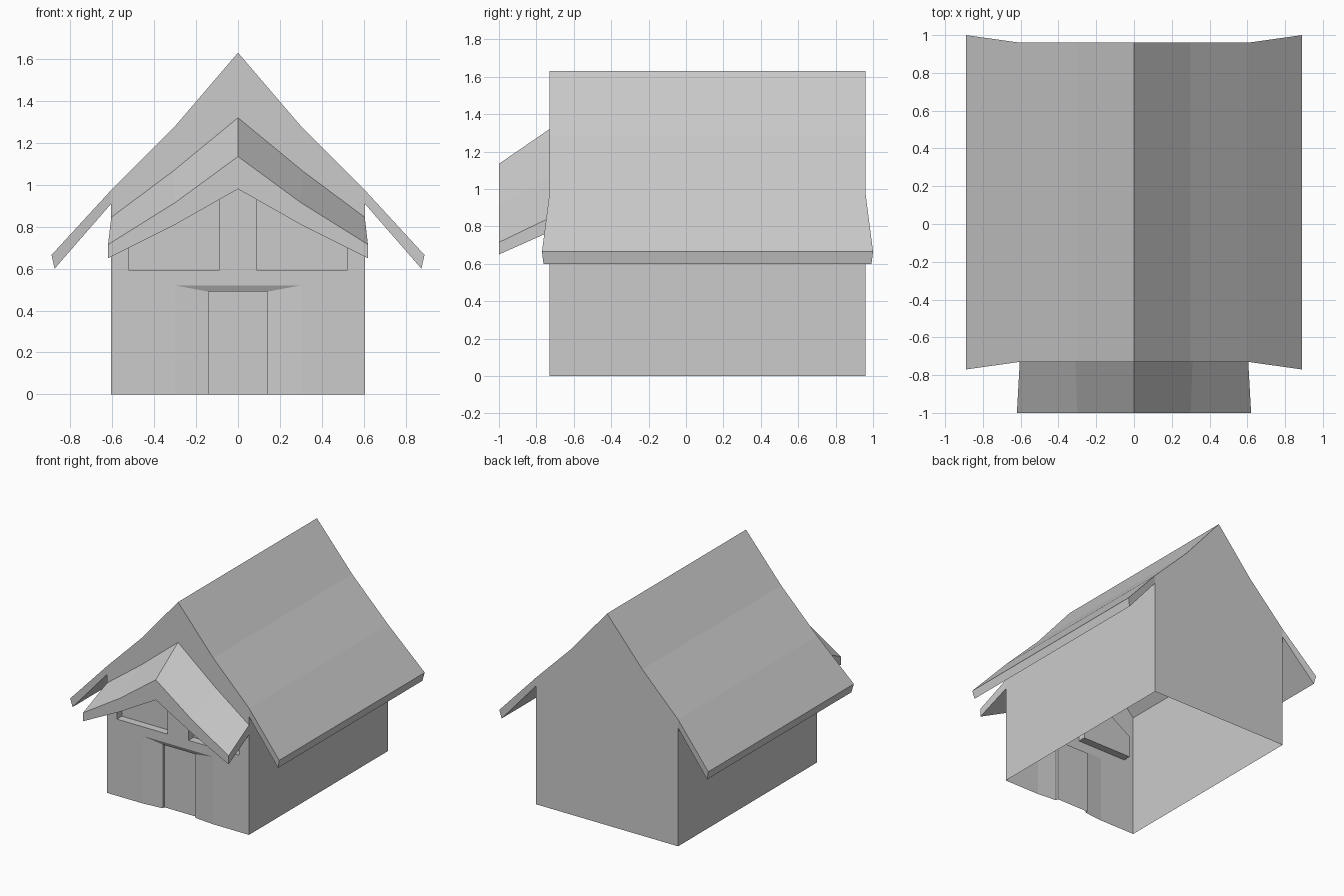
import bpy, bmesh
from mathutils import Vector

cube = bpy.data.objects.get("Cube")
if cube:
    bpy.data.objects.remove(cube, do_unlink=True)

grey = bpy.data.materials.new("plain grey")
grey.use_nodes = True
COLOUR = (0.6, 0.6, 0.6, 1)
grey.diffuse_color = COLOUR
grey.node_tree.nodes["Principled BSDF"].inputs["Base Color"].default_value = COLOUR

FRONT, BACK = -0.73, 0.96


def finish(name, bm):
    mesh = bpy.data.meshes.new(name)
    bm.to_mesh(mesh)
    bm.free()
    mesh.materials.append(grey)
    obj = bpy.data.objects.new(name, mesh)
    bpy.context.collection.objects.link(obj)
    return obj


def shell(name, faces, ref, inward=False):
    """Faces on the +x half plus their mirror, turned away from (or to) ref."""
    bm = bmesh.new()
    for side in (1, -1):
        centre = Vector((ref[0] * side, ref[1], ref[2]))
        for pts in faces:
            f = bm.faces.new([bm.verts.new((x * side, y, z)) for x, y, z in pts])
            f.normal_update()
            away = f.normal.dot(f.calc_center_median() - centre) > 0
            if away == inward:
                f.normal_flip()
    bmesh.ops.remove_doubles(bm, verts=bm.verts, dist=0.0005)
    return finish(name, bm)


def loft(name, ring_a, ring_b, cap_b=True):
    """Solid between two matching rings."""
    bm = bmesh.new()
    a = [bm.verts.new(p) for p in ring_a]
    b = [bm.verts.new(p) for p in ring_b]
    for i in range(len(a)):
        j = (i + 1) % len(a)
        bm.faces.new((a[i], a[j], b[j], b[i]))
    bm.faces.new(a)
    if cap_b:
        bm.faces.new(b)
    bmesh.ops.recalc_face_normals(bm, faces=bm.faces)
    return finish(name, bm)


def at(y, pts):
    return [(x, y, z) for x, z in pts]


def strip(pts, y0, y1, closed=False):
    """Quads that carry a profile from y0 to y1."""
    ends = pts[1:] + pts[:1] if closed else pts[1:]
    return [at(y0, (p, q)) + at(y1, (q, p)) for p, q in zip(pts, ends)]


# Main roof slopes
W = 0.605
slope = [(0, 1.63), (0.3, 1.28), (W, 0.975)]
shell("main_roof", strip(slope, FRONT, BACK), (0, 0.1, 0.6))

# Flared eaves
for side, label in ((1, "left"), (-1, "right")):
    def eave(y, flare):
        return [(W * side, y, 0.975), (0.89 * side, y + flare, 0.665),
                (0.875 * side, y + flare * 0.8, 0.6), (W * side, y, 0.91)]
    loft(label + "_eave", eave(FRONT, -0.04), eave(BACK, 0.04))

# Walls, with window and door openings in the front
window = [(0.09, 0.59), (0.52, 0.59), (0.52, 0.76), (0.09, 1.03)]
sill = 0.59
front = [
    [(0.3, 0), (W, 0), (W, sill), (0.52, sill), (0.3, sill), (0.3, 0.52)],
    [(0, 0.52), (0.3, 0.52), (0.3, sill), (0.09, sill), (0, sill)],
    [(0, sill), (0.09, sill), (0.09, 1.03), (0, 1.09)],
    [(0.52, sill), (W, sill), (W, 0.91), (0.52, 0.76)],
    [(0, 1.09), (0.09, 1.03), (0.52, 0.76), (W, 0.91)] + slope[::-1],
]
walls = [at(FRONT, f) for f in front]
walls.append(at(BACK, slope + [(W, 0), (0, 0)]))
walls += strip([(W, 0), (W, 0.91)], FRONT, BACK)
shell("walls", walls, (0, 0.1, 0.6))

# Recessed windows
shell("windows", strip(window, FRONT, FRONT + 0.06, True) + [at(FRONT + 0.06, window)],
      (0.3, -0.8, 0.75), inward=True)

# Splayed surround and recessed door
FRAME, DOOR = FRONT + 0.015, FRONT + 0.035
doorway = [(0.14, 0), (0.14, 0.49), (0, 0.49)]
outer = [(0.3, 0), (0.3, 0.52), (0, 0.52)]
splay = [at(FRONT, outer[i:i + 2]) + at(FRAME, doorway[i:i + 2][::-1]) for i in (0, 1)]
shell("door_surround", splay, (0, -2, 0.25), inward=True)
shell("door", strip(doorway, FRAME, DOOR) + [at(DOOR, doorway + [(0, 0)])],
      (0, -0.9, 0.25), inward=True)


# Porch roof, sloping down to the front
def porch_ring(y, top, under):
    left = top + under[::-1]
    right = [(-x, z) for x, z in under[1:]] + [(-x, z) for x, z in top[:0:-1]]
    return at(y, left + right)


loft("porch_roof",
     porch_ring(-1, [(0, 1.135), (0.3, 0.915), (0.62, 0.715)],
                [(0, 0.98), (0.3, 0.81), (0.62, 0.65)]),
     porch_ring(FRONT, [(0, 1.32), (0.31, 1.065), (W, 0.845)],
                [(0, 1.15), (0.31, 0.95), (W, 0.77)]),
     cap_b=False)
